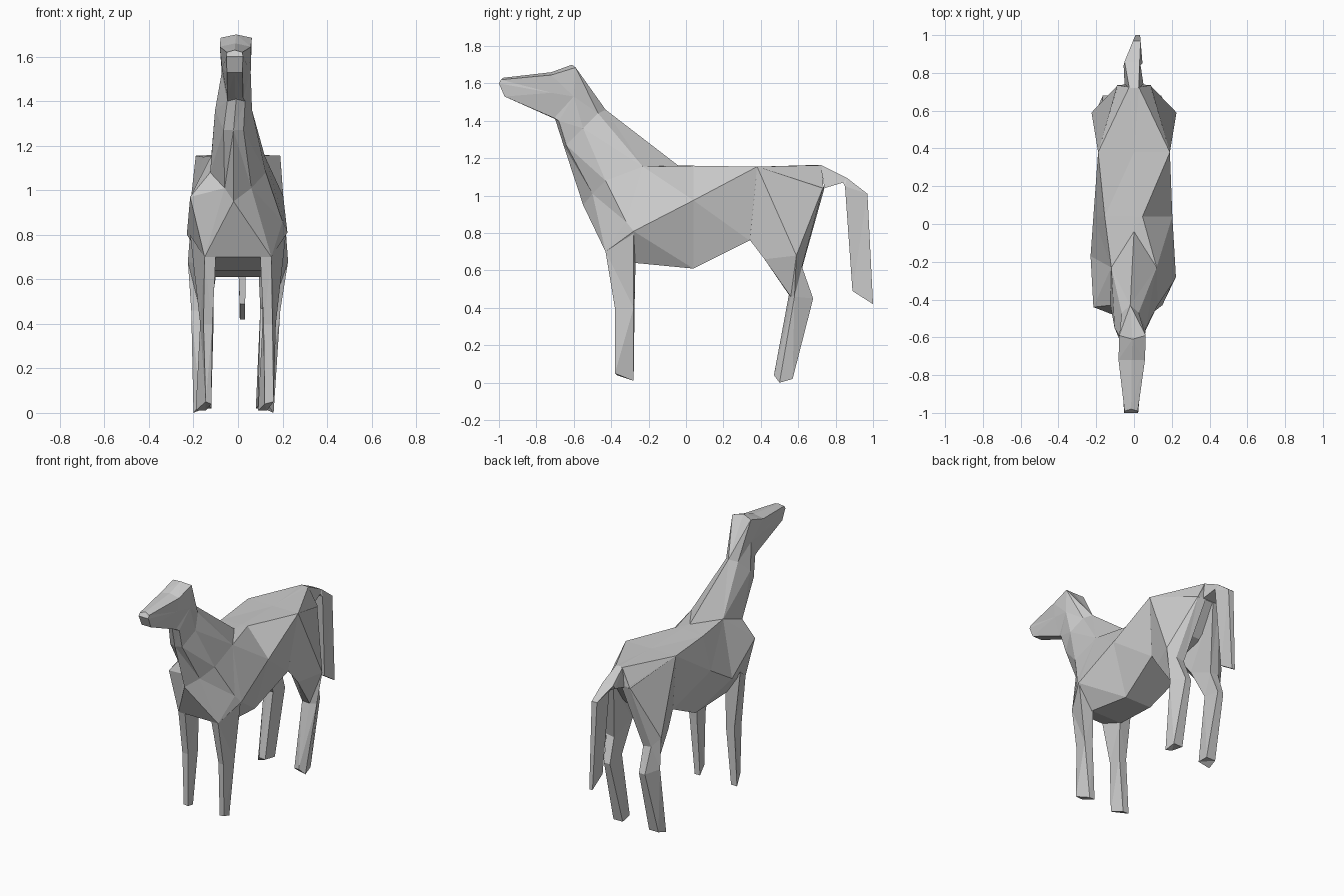
import bpy, bmesh
from mathutils import Vector


def loft(name, rings):
    """Skin closed rings of equal point count, cap the ends, weld and triangulate."""
    bm = bmesh.new()
    loops = [[bm.verts.new(Vector(p)) for p in ring] for ring in rings]
    n = len(loops[0])
    for a, b in zip(loops, loops[1:]):
        for i in range(n):
            j = (i + 1) % n
            bm.faces.new((a[i], a[j], b[j], b[i]))
    bm.faces.new(loops[0])
    bm.faces.new(loops[-1])
    bmesh.ops.remove_doubles(bm, verts=bm.verts, dist=0.001)
    bmesh.ops.triangulate(bm, faces=bm.faces[:])
    bmesh.ops.recalc_face_normals(bm, faces=bm.faces[:])
    mesh = bpy.data.meshes.new(name)
    bm.to_mesh(mesh)
    bm.free()
    obj = bpy.data.objects.new(name, mesh)
    bpy.context.collection.objects.link(obj)
    return obj


def full_ring(half, cx=0.0):
    """Complete a half section (top centre to bottom centre) by mirroring it."""
    left = [(-x, y, z) for x, y, z in half[-2:0:-1]]
    return [(x + cx, y, z) for x, y, z in half + left]


def leg_pair(name, rings, shifts, left_hoof=None):
    """Right leg and its mirror image; shifts slide each ring sideways."""
    for side, s in (("right", 1), ("left", -1)):
        use = rings[:-1] + [left_hoof] if left_hoof and s < 0 else rings
        loft(f"{name}_{side}", [[(s * x + d, y, z) for x, y, z in r]
                                for r, d in zip(use, shifts)])


# Head and neck: nose, cheek, poll, upper neck
withers, neck_side = (0, -.04, 1.16), (.12, -.23, 1.155)
head = [
    [(0, -.98, 1.63), (.035, -.99, 1.62), (.037, -1, 1.60), (.035, -.97, 1.53), (0, -.97, 1.53)],
    [(0, -.72, 1.66), (.07, -.72, 1.645), (.06, -.72, 1.55), (.035, -.705, 1.415), (0, -.70, 1.41)],
    [(0, -.61, 1.70), (.07, -.59, 1.685), (.065, -.60, 1.53), (.04, -.68, 1.40), (0, -.70, 1.41)],
    [(0, -.43, 1.46), (.045, -.47, 1.44), (.083, -.55, 1.36), (.045, -.64, 1.27), (0, -.655, 1.27)],
]
# Torso: neck base, shoulder, girth, belly, croup, rump
croup = (.19, .38, 1.155)
torso = [
    [withers, neck_side, (.125, -.43, 1.08), (.06, -.50, 1.01), (-.02, -.55, .95)],
    [withers, neck_side, (.20, -.32, .86), (.15, -.43, .70), (0, -.43, .70)],
    [withers, neck_side, (.222, -.28, .81), (.12, -.27, .64), (0, -.27, .64)],
    [(0, .04, 1.16), (.045, .04, 1.16), (.203, .04, .975), (.10, .04, .61), (0, .04, .61)],
    [(0, .38, 1.155), croup, croup, (.14, .34, .76), (0, .34, .76)],
    [(0, .72, 1.165), (.025, .725, 1.163), (.09, .735, 1.04), (.05, .58, .85), (0, .58, .85)],
]
offsets = [-.015, -.012, -.008, -.02]
body = [full_ring(r, d) for r, d in zip(head, offsets)] + [full_ring(r) for r in torso]
# The left shoulder and flank are a little fuller than the right
body[5][6] = (-.215, -.44, .97)
body[6][6] = (-.23, -.17, .80)
body[7][6], body[7][7] = (-.215, .04, .93), (-.155, .04, 1.15)
loft("body", body)

# Hind legs: hip, thigh, hock, hoof
leg_pair("hind_leg", [
    [(.14, .34, .765), croup, (.085, .735, 1.05), (.03, .74, 1.04), (.03, .38, .80)],
    [(.16, .42, .66), (.225, .59, .68), (.17, .62, .62), (.11, .62, .61), (.09, .45, .68)],
    [(.16, .56, .46), (.20, .58, .46), (.155, .68, .45), (.11, .68, .45), (.11, .55, .47)],
    [(.15, .47, .04), (.18, .50, 0), (.17, .57, .02), (.10, .57, .02), (.11, .48, .03)],
], [0, 0, -.01, -.02])

# Front legs: shoulder, knee, hoof (both hooves are narrow and turned the same way)
leg_pair("front_leg", [
    [(.15, -.43, .70), (.215, -.28, .80), (.11, -.27, .64), (.10, -.43, .70)],
    [(.155, -.38, .40), (.17, -.28, .40), (.11, -.275, .40), (.115, -.375, .40)],
    [(.16, -.38, .05), (.13, -.28, .01), (.09, -.28, .01), (.12, -.37, .04)],
], [0, 0, 0], [(.145, -.38, .05), (.19, -.28, .01), (.145, -.28, .01), (.12, -.37, .04)])

# Tail: each step is centre x, outer (half width, y, z), inner (half width, y, z)
tail = [
    (0, (.025, .72, 1.165), (.05, .74, 1.04)),
    (-.01, (.04, .86, 1.095), (.045, .84, 1.07)),
    (.015, (.02, .97, 1.01), (.03, .85, 1.05)),
    (.02, (.012, 1.0, .42), (.012, .89, .49)),
]
loft("tail", [[(c - o[0], o[1], o[2]), (c + o[0], o[1], o[2]),
               (c + i[0], i[1], i[2]), (c - i[0], i[1], i[2])] for c, o, i in tail])
